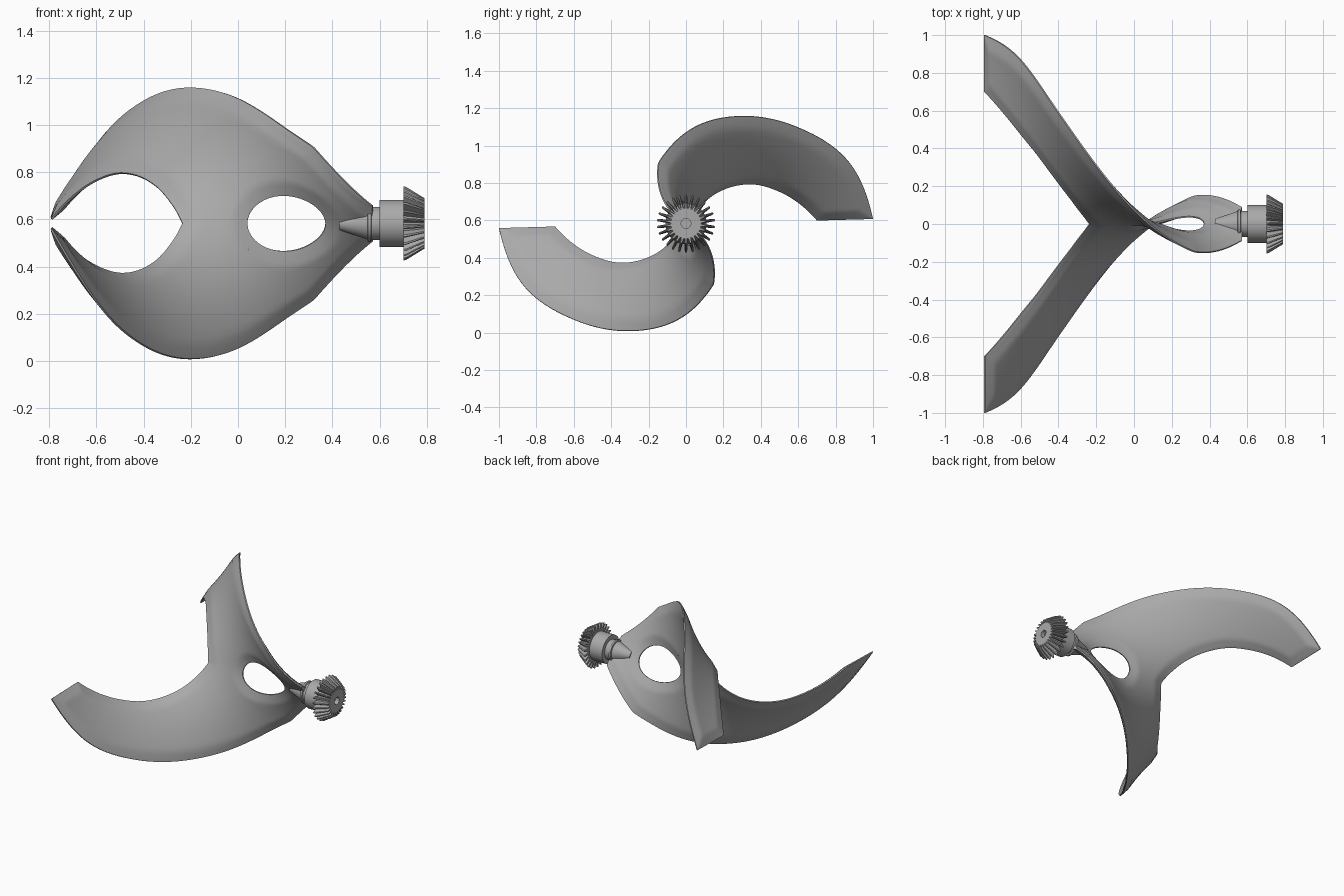
import bpy, bmesh, math
from mathutils import Vector, kdtree

if "Cube" in bpy.data.objects:
    bpy.data.objects.remove(bpy.data.objects["Cube"])

AXIS_Z = 0.583
START, TWIST = math.radians(1.5), math.radians(101.8)

steel = bpy.data.materials.new("grey steel")
steel.use_nodes = True
steel.diffuse_color = (0.4, 0.4, 0.4, 1)
steel.node_tree.nodes["Principled BSDF"].inputs["Base Color"].default_value = (0.4, 0.4, 0.4, 1)


def finish(name, bm, angle):
    bmesh.ops.recalc_face_normals(bm, faces=bm.faces)
    mesh = bpy.data.meshes.new(name)
    bm.to_mesh(mesh)
    bm.free()
    mesh.materials.append(steel)
    obj = bpy.data.objects.new(name, mesh)
    obj.location.z = AXIS_Z
    bpy.context.collection.objects.link(obj)
    bpy.ops.object.select_all(action='DESELECT')
    obj.select_set(True)
    bpy.context.view_layer.objects.active = obj
    bpy.ops.object.shade_smooth_by_angle(angle=math.radians(angle))
    return obj


def spline(points, x):
    """Smooth curve through the points."""
    n = len(points)

    def slope(i):
        a, b = points[max(i - 1, 0)], points[min(i + 1, n - 1)]
        return (b[1] - a[1]) / (b[0] - a[0])
    i = max(k for k in range(n - 1) if k == 0 or points[k][0] <= x)
    (x0, y0), (x1, y1) = points[i], points[i + 1]
    w = x1 - x0
    t = (x - x0) / w
    return ((2*t**3 - 3*t**2 + 1) * y0 + (t**3 - 2*t**2 + t) * w * slope(i)
            + (3*t**2 - 2*t**3) * y1 + (t**3 - t**2) * w * slope(i + 1))


OUTER = [(-0.79, 1.0), (-0.6, 0.93), (-0.4, 0.785), (-0.19, 0.647), (0, 0.535), (0.2, 0.414), (0.32, 0.355)]
INNER = [(-0.79, 0.70), (-0.7, 0.61), (-0.6, 0.51), (-0.49, 0.40), (-0.35, 0.22), (-0.27, 0.08), (-0.235, 0)]
FORK, HOLE_A, HOLE_B, CORNER, END = -0.235, 0.04, 0.37, 0.32, 0.57


def outer(x):
    if x <= CORNER:
        return spline(OUTER, x)
    return 0.355 + (0.115 - 0.355) * (x - CORNER) / (END - CORNER)


def inner(x):
    if x < FORK - 1e-6:
        return spline(INNER, x)
    t = (x - (HOLE_A + HOLE_B) / 2) / ((HOLE_B - HOLE_A) / 2)
    return 0.12 * math.sqrt(1 - t * t) if abs(t) < 1 - 1e-6 else 0


def blade_point(x, r):
    a = START + TWIST * (x + 0.79)
    return Vector((x, r * math.cos(a), r * math.sin(a)))


def blade_normal(x, r):
    a = START + TWIST * (x + 0.79)
    along = Vector((1, -r * TWIST * math.sin(a), r * TWIST * math.cos(a)))
    return along.cross(Vector((0, math.cos(a), math.sin(a)))).normalized()


# Twisted two-winged blade: middle sheet first
columns = [-0.79]
for a, b, n in [(-0.79, FORK, 50), (FORK, HOLE_A, 24), (HOLE_A, HOLE_B, 44), (HOLE_B, END, 16)]:
    columns += [a + (b - a) * (1 - math.cos(math.pi * k / n)) / 2 for k in range(1, n + 1)]
ACROSS = 24
sheet = bmesh.new()
for side in (1, -1):
    grid = []
    for x in columns:
        lo, hi = inner(x), outer(x)
        radii = [lo + (hi - lo) * (1 - math.cos(math.pi * j / ACROSS)) / 2 for j in range(ACROSS + 1)]
        grid.append([sheet.verts.new((x, side * r, 0)) for r in radii])
    for c, d in zip(grid, grid[1:]):
        for j in range(ACROSS):
            sheet.faces.new((c[j], d[j], d[j + 1], c[j + 1]))
bmesh.ops.remove_doubles(sheet, verts=sheet.verts, dist=1e-5)
sheet.verts.index_update()

# Thicken the sheet, thinning it toward every free edge
rim = [v for v in sheet.verts if v.is_boundary and v.co.x < END - 0.001]
tree = kdtree.KDTree(len(rim))
for i, v in enumerate(rim):
    tree.insert(blade_point(v.co.x, v.co.y), i)
tree.balance()
blade = bmesh.new()
front, back = [], []
for v in sheet.verts:
    p, n = blade_point(v.co.x, v.co.y), blade_normal(v.co.x, v.co.y)
    half = 0.004 + 0.016 * min(tree.find(p)[2] / 0.065, 1)
    front.append(blade.verts.new(p + n * half))
    back.append(blade.verts.new(p - n * half))
for f in sheet.faces:
    ids = [v.index for v in f.verts]
    blade.faces.new([front[i] for i in ids])
    blade.faces.new([back[i] for i in reversed(ids)])
for e in sheet.edges:
    if e.is_boundary:
        a, b = (v.index for v in e.verts)
        blade.faces.new((front[a], front[b], back[b], back[a]))
sheet.free()
finish("twisted_blade", blade, 35)


def ring_solid(name, rings, angle):
    """Skin rings of (x, radius list) along the axis and cap both ends."""
    bm = bmesh.new()
    loops = []
    for x, radii in rings:
        n = len(radii)
        loops.append([bm.verts.new((x, r * math.cos(math.tau * k / n), r * math.sin(math.tau * k / n)))
                      for k, r in enumerate(radii)])
    for a, b in zip(loops, loops[1:]):
        for k in range(len(a)):
            m = (k + 1) % len(a)
            bm.faces.new((a[k], a[m], b[m], b[k]))
    bm.faces.new(loops[0])
    bm.faces.new(loops[-1])
    return finish(name, bm, angle)


# Stepped shaft with tapered nose
shaft = [(0.43, 0.028), (0.548, 0.068), (0.55, 0.078), (0.563, 0.078), (0.566, 0.07),
         (0.60, 0.07), (0.60, 0.1), (0.71, 0.1)]
ring_solid("shaft", [(x, [r] * 48) for x, r in shaft], 30)

# Bevel gear with pointed teeth and a small centre hole
TEETH = 26


def toothed(root, tip):
    return [root, root, root + (tip - root) * 0.9, tip, root + (tip - root) * 0.9, root] * TEETH


def plain(r):
    return [r] * (6 * TEETH)


ring_solid("bevel_gear", [(0.70, plain(0.09)), (0.702, toothed(0.11, 0.157)), (0.712, toothed(0.11, 0.155)),
                          (0.79, toothed(0.08, 0.107)), (0.79, plain(0.026)), (0.76, plain(0.026))], 25)
